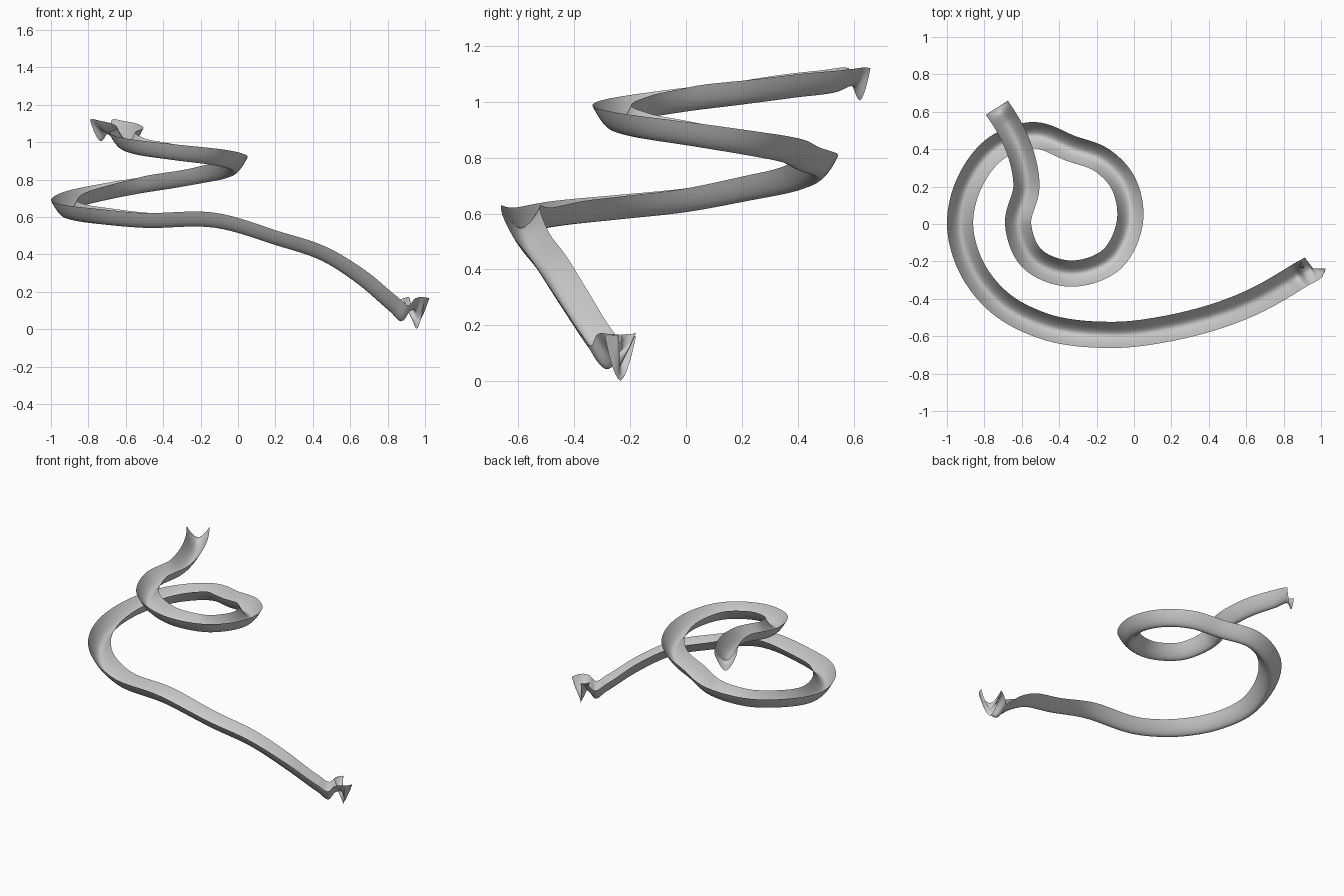
import bpy, bmesh
from mathutils import Vector

if "Cube" in bpy.data.objects:
    bpy.data.objects.remove(bpy.data.objects["Cube"])

HALF_W = 0.07
SIDES = 14      # strips across the trough
STEPS = 8       # rings between path points

# Trough path: x, y, rim height, trough depth (the ends curl into lips)
path = [
    (-0.733, 0.622, 1.12, 0.115), (-0.72, 0.602, 1.123, 0.07), (-0.68, 0.54, 1.115, 0.08),
    (-0.61, 0.39, 1.10, 0.085), (-0.575, 0.2, 1.075, 0.085), (-0.62, 0.0, 1.05, 0.085),
    (-0.55, -0.18, 1.02, 0.085), (-0.35, -0.265, 0.99, 0.085), (-0.12, -0.19, 0.96, 0.085),
    (-0.02, 0.03, 0.925, 0.085), (-0.07, 0.24, 0.89, 0.085), (-0.17, 0.34, 0.87, 0.085),
    (-0.34, 0.405, 0.84, 0.085), (-0.53, 0.475, 0.81, 0.085), (-0.73, 0.41, 0.77, 0.085),
    (-0.88, 0.22, 0.73, 0.085), (-0.93, 0.0, 0.69, 0.085), (-0.87, -0.23, 0.665, 0.085),
    (-0.72, -0.42, 0.645, 0.085), (-0.5, -0.54, 0.622, 0.08), (-0.12, -0.593, 0.622, 0.08),
    (0.2, -0.555, 0.525, 0.075), (0.45, -0.49, 0.44, 0.075), (0.65, -0.41, 0.315, 0.08),
    (0.82, -0.315, 0.17, 0.08), (0.877, -0.28, 0.128, 0.085), (0.915, -0.258, 0.165, 0.07),
    (0.94, -0.245, 0.172, 0.07), (0.955, -0.235, 0.16, 0.158),
]


def spline(points):
    """Smooth curve through 4D points (centripetal-style tangents)."""
    p = [Vector(q) for q in points]
    n = len(p)
    d = [(p[i + 1] - p[i]).length for i in range(n - 1)]
    slopes = [(p[i + 1] - p[i]) / d[i] for i in range(n - 1)]
    tan = [slopes[0]]
    for i in range(1, n - 1):
        tan.append((slopes[i - 1] * d[i] + slopes[i] * d[i - 1]) / (d[i - 1] + d[i]))
    tan.append(slopes[-1])
    out = []
    for i in range(n - 1):
        for k in range(STEPS):
            t = k / STEPS
            out.append(p[i] * (2*t**3 - 3*t**2 + 1) + tan[i] * d[i] * (t**3 - 2*t**2 + t)
                       + p[i + 1] * (3*t**2 - 2*t**3) + tan[i + 1] * d[i] * (t**3 - t**2))
    out.append(p[-1])
    return out


# Sweep the rounded V section along the path
bm = bmesh.new()
curve = spline(path)
rings = []
for i, c in enumerate(curve):
    a, b = curve[max(i - 1, 0)], curve[min(i + 1, len(curve) - 1)]
    side = Vector((a.y - b.y, b.x - a.x, 0)).normalized()
    ring = []
    for j in range(SIDES + 1):
        u = 2 * j / SIDES - 1
        co = Vector((c.x, c.y, c.z)) + side * (HALF_W * u)
        co.z -= c.w * (1 - abs(u) ** 1.7)
        ring.append(bm.verts.new(co))
    rings.append(ring)
for r, s in zip(rings, rings[1:]):
    for j in range(SIDES):
        bm.faces.new((r[j + 1], r[j], s[j], s[j + 1]))
for f in bm.faces:
    f.smooth = True
bmesh.ops.recalc_face_normals(bm, faces=bm.faces)

mesh = bpy.data.meshes.new("slide_trough")
bm.to_mesh(mesh)
bm.free()
slide = bpy.data.objects.new("slide_trough", mesh)
bpy.context.collection.objects.link(slide)
